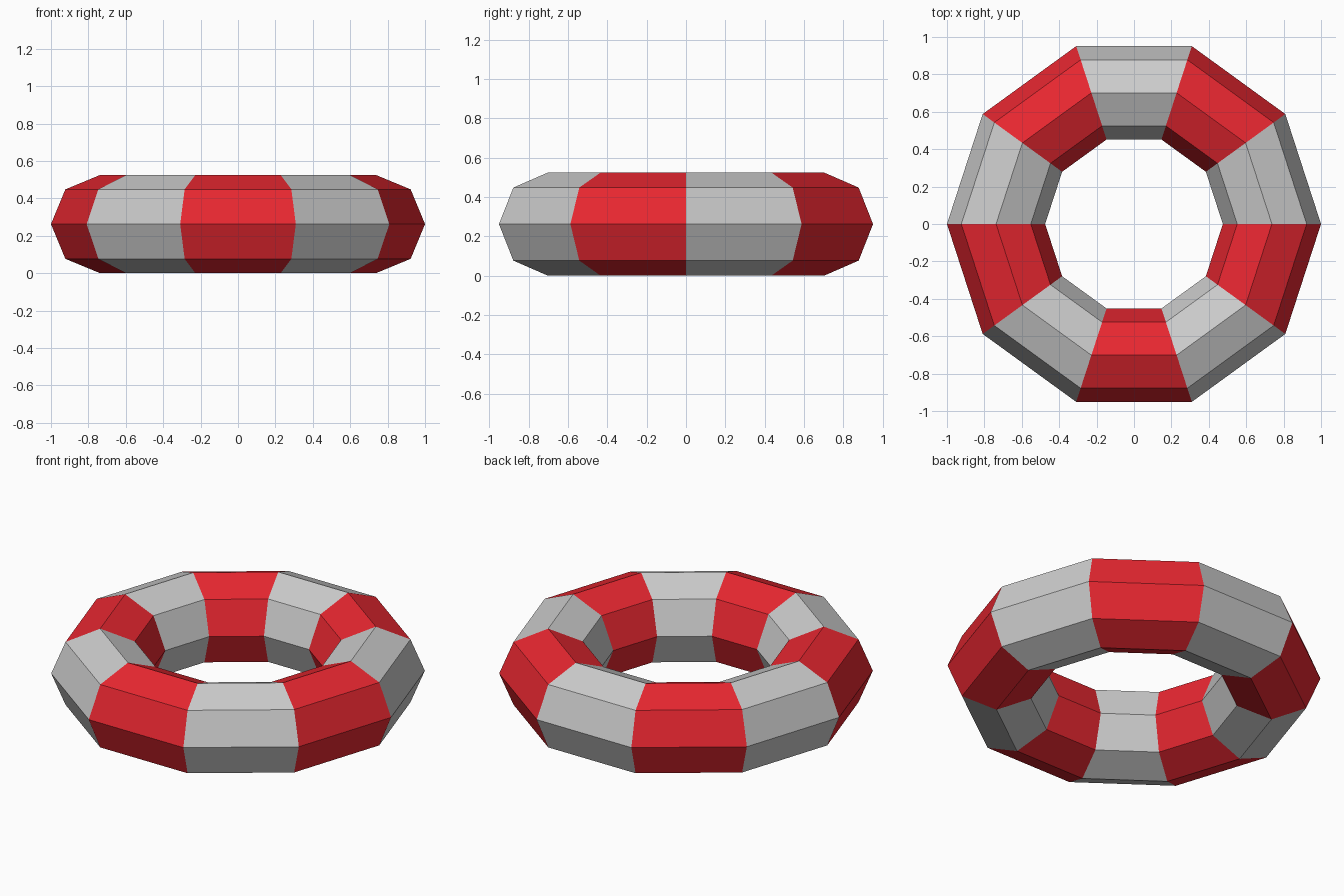
import bpy
import bmesh
from math import cos, sin, tau

if "Cube" in bpy.data.objects:
    bpy.data.objects.remove(bpy.data.objects["Cube"])

SEGMENTS, SIDES = 10, 8      # around the ring, around the tube
RING, TUBE = 0.7375, 0.2625  # ring radius, tube radius

# Closed low-poly swim ring
bm = bmesh.new()
rings = []
for i in range(SEGMENTS):
    a = tau * i / SEGMENTS
    row = []
    for j in range(SIDES):
        b = tau * j / SIDES
        r = RING + TUBE * cos(b)
        row.append(bm.verts.new((r * cos(a), r * sin(a), TUBE + TUBE * sin(b))))
    rings.append(row)

# Faces, with alternating grey and red bands
for i in range(SEGMENTS):
    p, q = rings[i], rings[(i + 1) % SEGMENTS]
    for j in range(SIDES):
        k = (j + 1) % SIDES
        face = bm.faces.new((p[j], q[j], q[k], p[k]))
        face.material_index = i % 2
bm.normal_update()

mesh = bpy.data.meshes.new("striped_ring")
bm.to_mesh(mesh)
bm.free()

# Materials: plain grey and red
for name, colour in (("grey", (0.8, 0.8, 0.8, 1)), ("red", (0.8, 0.02, 0.03, 1))):
    mat = bpy.data.materials.new(name)
    mat.diffuse_color = colour
    mat.use_nodes = True
    mat.node_tree.nodes["Principled BSDF"].inputs["Base Color"].default_value = mat.diffuse_color
    mesh.materials.append(mat)

ring = bpy.data.objects.new("striped_ring", mesh)
bpy.context.collection.objects.link(ring)
